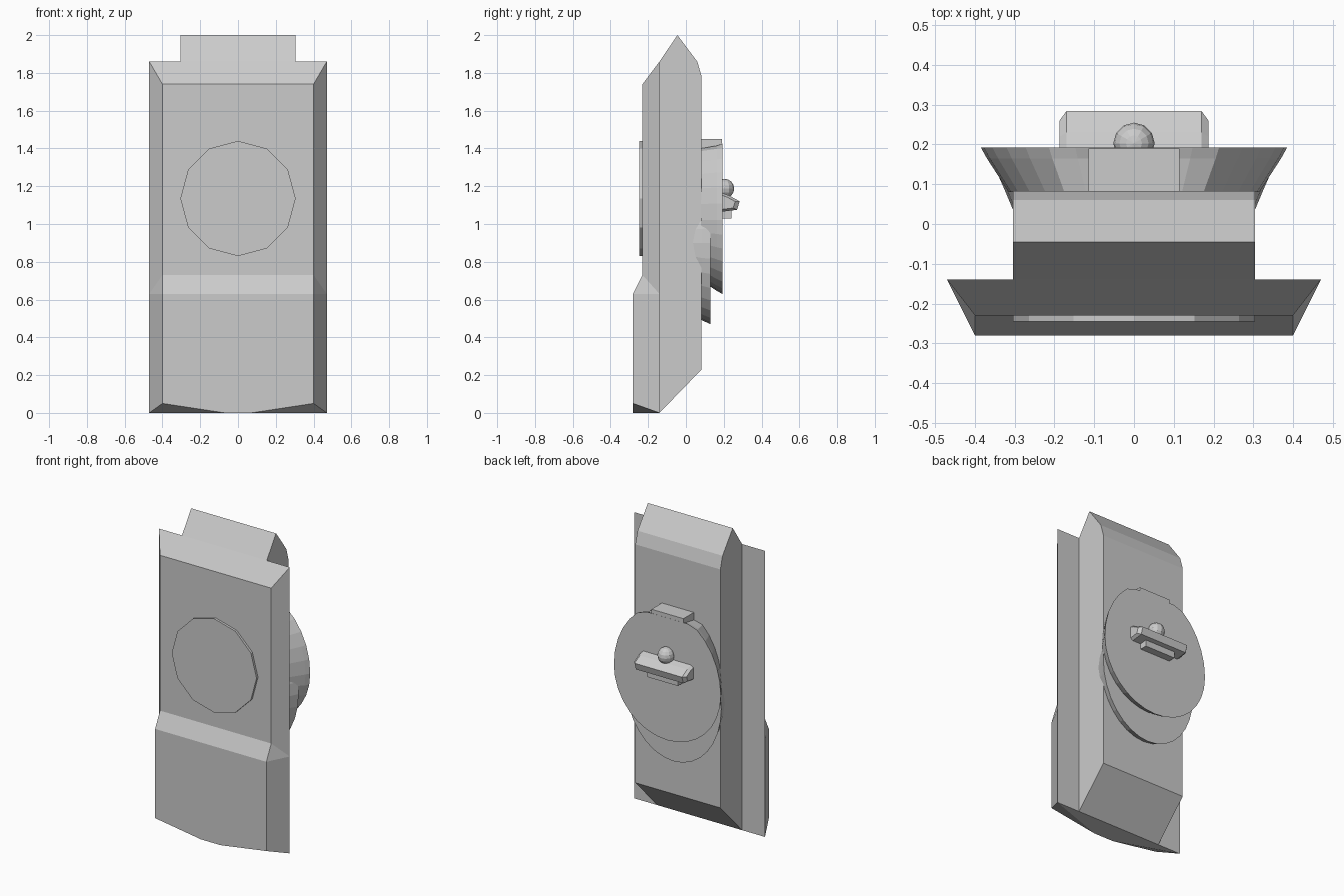
import bpy, bmesh, math

if "Cube" in bpy.data.objects:
    bpy.data.objects.remove(bpy.data.objects["Cube"])


def finish(name, bm):
    bmesh.ops.recalc_face_normals(bm, faces=bm.faces)
    mesh = bpy.data.meshes.new(name)
    bm.to_mesh(mesh)
    bm.free()
    ob = bpy.data.objects.new(name, mesh)
    bpy.context.collection.objects.link(ob)
    return ob


def loft(name, rings):
    """Bridge equal-length rings of points and cap both ends."""
    bm = bmesh.new()
    vs = [[bm.verts.new(p) for p in r] for r in rings]
    n = len(vs[0])
    for a, b in zip(vs, vs[1:]):
        for i in range(n):
            j = (i + 1) % n
            bm.faces.new((a[i], a[j], b[j], b[i]))
    bm.faces.new(vs[0])
    bm.faces.new(vs[-1])
    return finish(name, bm)


def side_profile(name, half, pts):
    """Extrude a (y, z) outline across x."""
    return loft(name, [[(x, y, z) for y, z in pts] for x in (-half, half)])


def oval(y, cz, rx, down, up, n=32, top=9.0):
    """Egg-shaped ring facing y, with an optional flat top."""
    ring = []
    for i in range(n):
        a = 2 * math.pi * i / n
        c = math.cos(a)
        ring.append((rx * math.sin(a), y, min(top, cz + c * (up if c > 0 else down))))
    return ring


# Wide front shell with chamfered edges and a raised lower panel
bm = bmesh.new()
side = {"b0": (.47, -.14, 0), "bm": (.47, -.14, .63), "b1": (.47, -.14, 1.86),
        "f0": (.40, -.28, .05), "f1": (.40, -.28, .63), "f2": (.40, -.23, .73),
        "f3": (.40, -.23, 1.74), "m": (.07, -.28, 0)}
R, L = [{k: bm.verts.new((s * x, y, z)) for k, (x, y, z) in side.items()} for s in (1, -1)]
for S in (R, L):
    for keys in ("b0 f0 f1 bm", "bm f1 f2", "bm f2 f3 b1", "m f0 b0"):
        bm.faces.new([S[k] for k in keys.split()])
for keys in ("m f0 f1", "f1 f2", "f2 f3", "f3 b1", "b1 bm b0", "b0 m"):
    ks = keys.split()
    bm.faces.new([R[k] for k in ks] + [L[k] for k in reversed(ks)])
finish("front_shell", bm)

# Narrow rear body with peaked top and sloped bottom
side_profile("rear_body", .305, [(-.14, 0), (.083, .23), (.083, 1.78), (.06, 1.86),
                                 (-.045, 2.0), (-.14, 1.86)])

# Twelve-sided disc on the front
loft("front_disc", [oval(y, 1.135, .305, .305, .305, 12) for y in (-.225, -.245)])

# Lower flared disc on the back
loft("lower_back_disc", [oval(.03, .90, .302, .36, .36), oval(.085, .90, .325, .41, .38),
                         oval(.13, .90, .345, .43, .40)])

# Main flared back plate
loft("back_plate", [oval(.08, 1.02, .315, .32, .44, top=1.40),
                    oval(.165, 1.02, .37, .375, .455, top=1.415),
                    oval(.192, 1.02, .385, .39, .46, top=1.425)])

# Block set in the top edge of the back plate
side_profile("top_block", .115, [(.08, 1.38), (.08, 1.45), (.19, 1.45), (.19, 1.38)])

# Handle bar with tapered ends
bar = [(.19, 1.165), (.23, 1.15), (.284, 1.12), (.27, 1.075), (.19, 1.065)]
ends = [(-.187, .75), (-.17, 1), (.17, 1), (.187, .75)]
loft("handle_bar", [[(x, .19 + (y - .19) * k, 1.115 + (z - 1.115) * k) for y, z in bar]
                    for x, k in ends])

# Narrow foot below the handle and dome above it
side_profile("handle_foot", .11, [(.19, 1.03), (.24, 1.03), (.24, 1.08), (.19, 1.08)])
bpy.ops.mesh.primitive_uv_sphere_add(segments=12, ring_count=8, radius=.052,
                                     location=(0, .203, 1.187))
bpy.context.object.name = "handle_dome"
